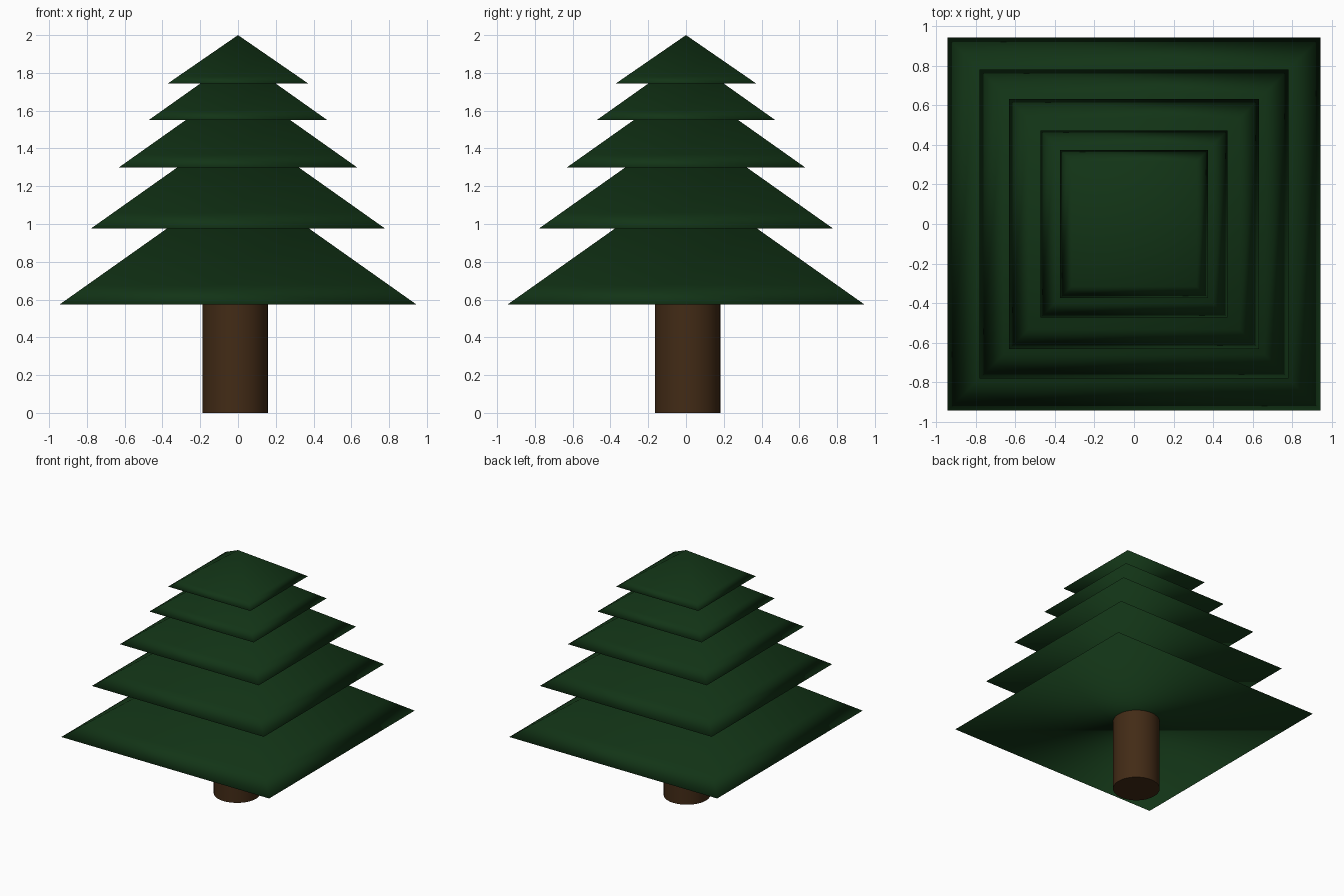
import bpy
import bmesh
import math
from mathutils import Matrix

if "Cube" in bpy.data.objects:
    bpy.data.objects.remove(bpy.data.objects["Cube"])


def make_material(name, color):
    mat = bpy.data.materials.new(name)
    mat.diffuse_color = color
    mat.use_nodes = True
    mat.node_tree.nodes["Principled BSDF"].inputs["Base Color"].default_value = mat.diffuse_color
    return mat


def add_object(name, bm, mat):
    for face in bm.faces:
        face.smooth = True
    mesh = bpy.data.meshes.new(name)
    bm.to_mesh(mesh)
    bm.free()
    mesh.materials.append(mat)
    obj = bpy.data.objects.new(name, mesh)
    bpy.context.collection.objects.link(obj)
    return obj


green = make_material("needle_green", (0.006, 0.034, 0.008, 1))
brown = make_material("bark_brown", (0.055, 0.024, 0.008, 1))


def branch_tier(name, base_z, half, height):
    # Four-sided pyramid with a rim loop that keeps the lower edge crisp
    bm = bmesh.new()
    bmesh.ops.create_cone(
        bm, cap_ends=True, segments=4, radius1=half * math.sqrt(2), radius2=0,
        depth=height,
        matrix=Matrix.Translation((0, 0, base_z + height / 2))
        @ Matrix.Rotation(math.radians(45), 4, "Z"))
    bmesh.ops.remove_doubles(bm, verts=bm.verts[:], dist=1e-4)
    bmesh.ops.bisect_plane(
        bm, geom=bm.verts[:] + bm.edges[:] + bm.faces[:],
        plane_co=(0, 0, base_z + 0.155 * height), plane_no=(0, 0, 1))
    add_object(name, bm, green)


# Branch tiers from bottom to top: base height, half width, pyramid height
tiers = [
    (0.575, 0.943, 0.667),
    (0.975, 0.78, 0.552),
    (1.30, 0.63, 0.446),
    (1.55, 0.473, 0.335),
    (1.743, 0.373, 0.257),
]
for i, (z, half, height) in enumerate(tiers, 1):
    branch_tier(f"branch_tier_{i}", z, half, height)

# Trunk, slightly off centre
bm = bmesh.new()
bmesh.ops.create_cone(
    bm, cap_ends=True, segments=32, radius1=0.174, radius2=0.174, depth=0.62,
    matrix=Matrix.Translation((-0.015, 0.009, 0.31)))
trunk = add_object("trunk", bm, brown)
bpy.context.view_layer.objects.active = trunk
trunk.select_set(True)
bpy.ops.object.shade_smooth_by_angle(angle=math.radians(40))
